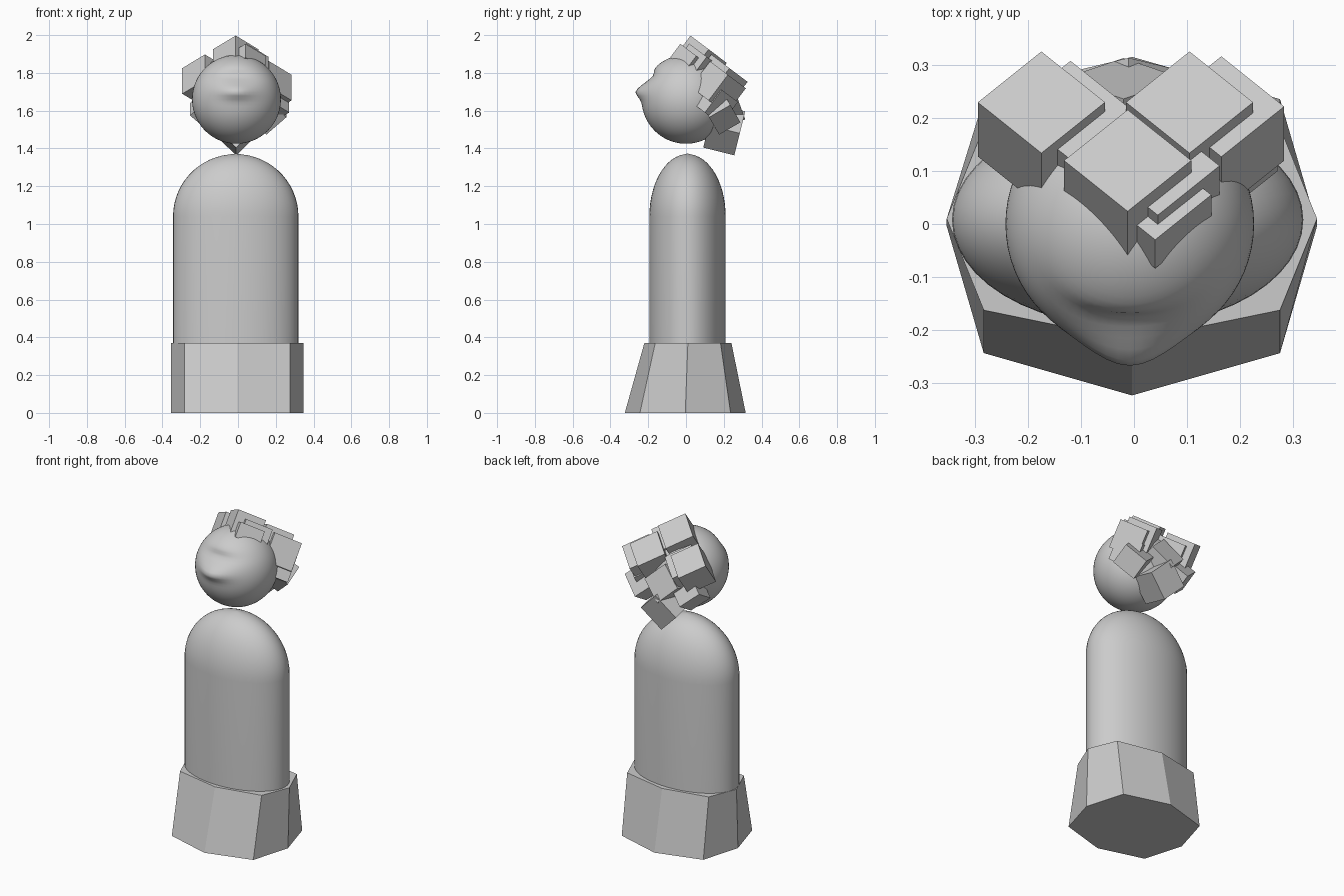
import bpy, bmesh, math
from mathutils import Matrix, Vector

if "Cube" in bpy.data.objects:
    bpy.data.objects.remove(bpy.data.objects["Cube"])


def finish(name, bm, smooth=None):
    bmesh.ops.recalc_face_normals(bm, faces=bm.faces[:])
    me = bpy.data.meshes.new(name)
    bm.to_mesh(me)
    bm.free()
    ob = bpy.data.objects.new(name, me)
    bpy.context.collection.objects.link(ob)
    if smooth:
        bpy.ops.object.select_all(action='DESELECT')
        ob.select_set(True)
        bpy.context.view_layer.objects.active = ob
        bpy.ops.object.shade_smooth_by_angle(angle=math.radians(smooth))
    return ob


def loft(name, rings, smooth=None):
    """Skin a list of closed point rings and cap both ends."""
    bm = bmesh.new()
    vs = [[bm.verts.new(p) for p in r] for r in rings]
    n = len(rings[0])
    for a, b in zip(vs, vs[1:]):
        for i in range(n):
            j = (i + 1) % n
            bm.faces.new((a[i], a[j], b[j], b[i]))
    bm.faces.new(vs[0])
    bm.faces.new(vs[-1])
    return finish(name, bm, smooth)


# flared octagonal base, tapering only front to back
quarter = [(0, -0.32), (0.28, -0.24), (0.35, 0), (0.28, 0.24),
           (0, 0.32), (-0.28, 0.24), (-0.35, 0), (-0.28, -0.24)]
loft("base", [[(x - 0.004, y - 0.004, 0) for x, y in quarter],
              [(x - 0.004, y * 0.72 + 0.01, 0.37) for x, y in quarter]])

# domed oval body
profile = [(1, 0.05), (1, 1.04)]
profile += [(math.cos(a), 1.04 + 0.33 * math.sin(a))
            for a in [math.radians(d) for d in range(6, 90, 6)]]
profile += [(0.02, 1.372)]
loft("body", [[(0.332 * r * math.cos(2 * math.pi * i / 48) - 0.012,
                0.202 * r * math.sin(2 * math.pi * i / 48) + 0.008, z)
               for i in range(48)] for r, z in profile], 40)

# round head with a pulled-out nose fold and pressed-in eye line
bm = bmesh.new()
bmesh.ops.create_uvsphere(bm, u_segments=64, v_segments=40, radius=0.235)
for v in bm.verts:
    x, y, z = v.co
    if y < 0:
        nose = 0.036 * math.exp(-(x / 0.09) ** 2 - ((z - 0.04) / 0.035) ** 2)
        eye = 0.024 * math.exp(-(x / 0.12) ** 2 - ((z - 0.125) / 0.03) ** 2)
        v.co.y += eye - nose
    v.co += Vector((-0.008, 0.0, 1.66))
finish("head", bm, 60)


def block(name, face_centre, size, depth, tilt=37):
    """Box whose outer face is a diamond leaning backwards by tilt."""
    rot = Matrix.Rotation(math.radians(-tilt), 4, 'X')
    shape = (Matrix.Translation(face_centre) @ rot
             @ Matrix.Rotation(math.radians(45), 4, 'Z')
             @ Matrix.Translation((0, 0, -depth / 2))
             @ Matrix.Diagonal((size, size, depth, 1)))
    bm = bmesh.new()
    bmesh.ops.create_cube(bm, size=1, matrix=shape)
    finish(name, bm)


# chunky hair blocks: large ones on the crown and nape, small ones between
block("hair_crown", (-0.012, 0.12, 1.925), 0.17, 0.16)
block("hair_left", (-0.175, 0.23, 1.825), 0.17, 0.17)
block("hair_right", (0.105, 0.23, 1.825), 0.17, 0.17)
block("hair_right_outer", (0.165, 0.222, 1.79), 0.168, 0.17)
block("hair_left_inner", (-0.12, 0.215, 1.80), 0.165, 0.15)
block("hair_nape", (-0.01, 0.285, 1.48), 0.17, 0.17, 104)
block("hair_fringe", (0.04, 0.055, 1.89), 0.15, 0.09)
block("hair_crown_under", (0.045, 0.11, 1.885), 0.165, 0.12)
block("hair_side_right", (0.165, 0.19, 1.71), 0.15, 0.15)
block("hair_low_right", (0.15, 0.235, 1.63), 0.15, 0.13, 60)
block("hair_low_left", (-0.155, 0.235, 1.64), 0.14, 0.13, 60)
block("hair_back", (-0.02, 0.275, 1.66), 0.16, 0.14, 70)
